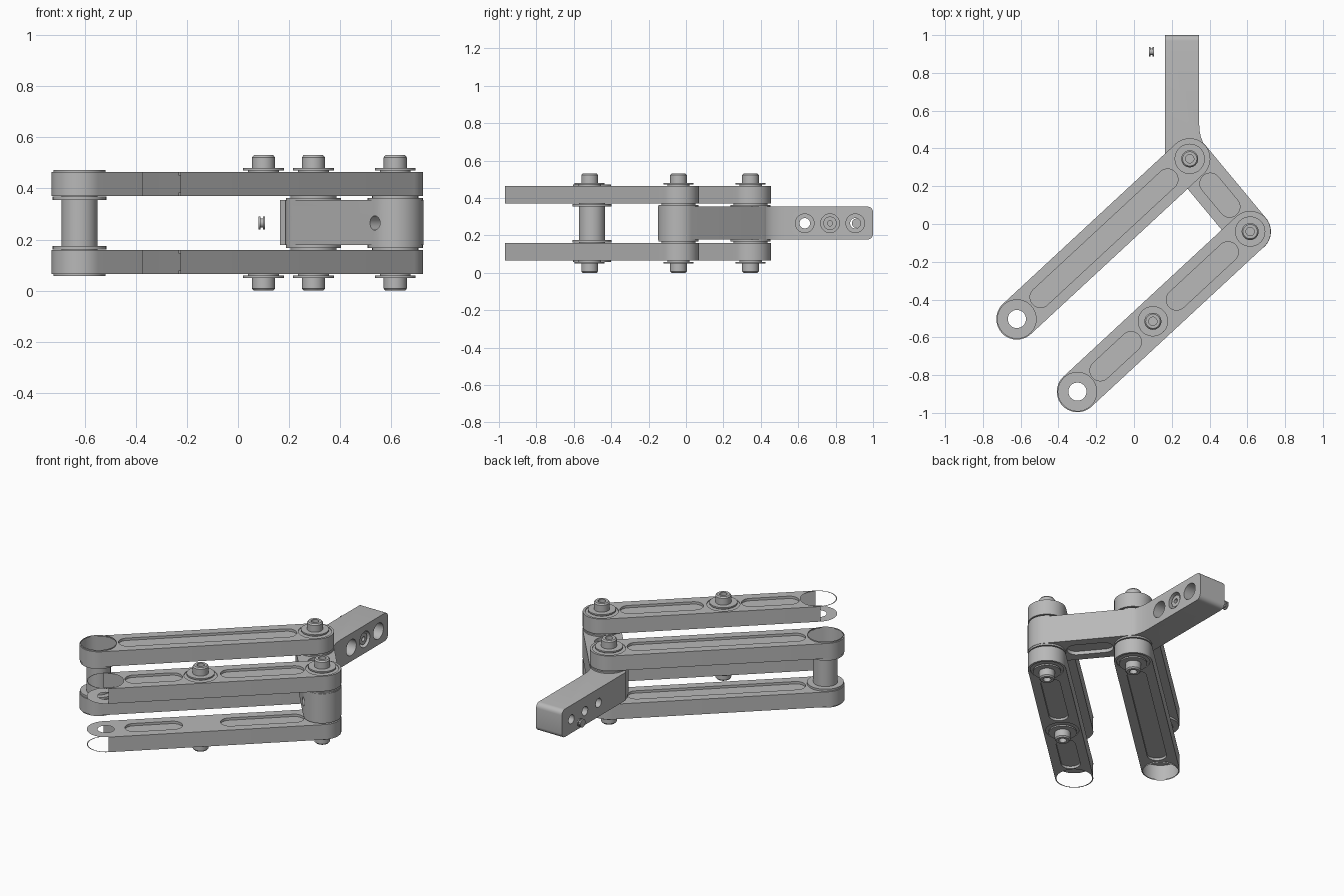
import bpy, bmesh, math
from mathutils import Vector, Matrix

cube = bpy.data.objects.get("Cube")
if cube:
    bpy.data.objects.remove(cube, do_unlink=True)

MID = 0.265                      # height of the mirror plane between the arms
A, B, C = Vector((0.295, 0.345, 0)), Vector((0.615, -0.04, 0)), Vector((0.10, -0.515, 0))
D, E = Vector((-0.30, -0.887, 0)), Vector((-0.62, -0.503, 0))
ARM = (E - A).normalized()
parts = []

grey = bpy.data.materials.new("plain grey")
grey.use_nodes = True
grey.diffuse_color = (0.48, 0.48, 0.48, 1)
grey.node_tree.nodes["Principled BSDF"].inputs["Base Color"].default_value = grey.diffuse_color


def finish(name, bm, matrix=Matrix()):
    bmesh.ops.remove_doubles(bm, verts=bm.verts, dist=0.0002)
    bm.transform(matrix)
    bmesh.ops.recalc_face_normals(bm, faces=bm.faces)
    mesh = bpy.data.meshes.new(name)
    bm.to_mesh(mesh)
    bm.free()
    mesh.materials.append(grey)
    ob = bpy.data.objects.new(name, mesh)
    bpy.context.collection.objects.link(ob)
    parts.append(ob)
    return ob


def arc(x, y, r, start, end, n=20):
    angles = [math.radians(start + (end - start) * i / n) for i in range(n + 1)]
    return [(x + r * math.cos(t), y + r * math.sin(t)) for t in angles]


def circle(x, r):
    return arc(x, 0, r, 0, 360, 40)[:-1]


def slot(a, b, r):
    return arc(b, 0, r, -90, 90) + arc(a, 0, r, 90, 270)


def fill(bm, loops, z):
    edges = []
    for loop in loops:
        vs = [bm.verts.new((x, y, z)) for x, y in loop]
        edges += [bm.edges.new((v, vs[i - 1])) for i, v in enumerate(vs)]
    bmesh.ops.triangle_fill(bm, use_beauty=True, edges=edges, normal=(0, 0, 1))


def wall(bm, loop, z0, z1, skip=0):
    for i in range(skip, len(loop)):
        p, q = loop[i], loop[(i + 1) % len(loop)]
        bm.faces.new([bm.verts.new((*c, z)) for c, z in ((p, z0), (q, z0), (q, z1), (p, z1))])


def lathe(name, profile, pos, side=1, steps=40):
    """Revolve (radius, height above mid plane) points about a vertical axis."""
    bm = bmesh.new()
    vs = [bm.verts.new((r, 0, z * side)) for r, z in profile]
    edges = [bm.edges.new(pair) for pair in zip(vs, vs[1:])]
    bmesh.ops.spin(bm, geom=vs + edges, cent=(0, 0, 0), axis=(0, 0, 1),
                   angle=math.tau, steps=steps, use_merge=False)
    return finish(name, bm, Matrix.Translation(pos + Vector((0, 0, MID))))


def ring(name, r_in, r_out, z0, z1, pos, side=1):
    return lathe(name, [(r_in, z0), (r_out, z0), (r_out, z1), (r_in, z1), (r_in, z0)], pos, side)


# Arm: hollow bar with recessed slots, bolt seats and an open far end
def arm(name, start, end, slots, seats, side, open_cap):
    length = (end - start).length
    low, high, r = 0.105, 0.20, 0.109
    outline = slot(0, length, r)
    pockets = [slot(a, b, 0.055) for a, b in slots]
    rings = [circle(x, 0.095) for x in seats]
    bm = bmesh.new()
    fill(bm, [outline, circle(length, 0.102)] + pockets + rings, high)
    fill(bm, [outline, circle(length, 0.048)] + pockets, low)
    wall(bm, outline, low, high, 20 if open_cap else 0)
    for p in pockets:
        for top, floor in ((high, high - 0.015), (low, low + 0.015)):
            wall(bm, p, top, floor)
            fill(bm, [p], floor)
    for p in rings:
        wall(bm, p, high, high - 0.005)
        fill(bm, [p], high - 0.005)
    if not open_cap:             # raised lip round the closed cap
        wall(bm, circle(length, 0.102), high, high + 0.008)
    turn = Matrix.Rotation(math.atan2(ARM.y, ARM.x), 4, 'Z')
    place = Matrix.Translation(start + Vector((0, 0, MID)))
    return finish(name, bm, place @ turn @ Matrix.Diagonal((1, 1, side, 1)))


long_len, mid_len, short_len = (E - A).length, (C - B).length, (D - B).length
for level, side in (("upper", 1), ("lower", -1)):
    arm(level + "_long_arm", A, E, [(0.16, long_len - 0.17)], [0], side, False)
    arm(level + "_front_arm", B, D,
        [(0.16, mid_len - 0.17), (mid_len + 0.16, short_len - 0.165)],
        [0, mid_len], side, True)
    # Bolts with a socket, on a washer and a collar
    for joint, pos in (("rear", A), ("corner", B), ("middle", C)):
        ring(f"{level}_{joint}_washer", 0.04, 0.08, 0.206, 0.215, pos, side)
        lathe(f"{level}_{joint}_bolt",
              [(0, 0.195), (0.06, 0.195), (0.06, 0.206), (0.045, 0.206), (0.045, 0.257),
               (0.038, 0.265), (0.022, 0.265), (0.022, 0.24), (0, 0.24)], pos, side)
    # Spacers between arms and body
    for joint, pos in (("rear", A), ("corner", B)):
        ring(f"{level}_{joint}_spacer", 0.04, 0.108, 0.085, 0.098, pos, side)
        ring(f"{level}_{joint}_bush", 0.03, 0.09, 0.085, 0.105, pos, side)
    ring(level + "_pillar_collar", 0.048, 0.105, 0.09, 0.103, E, side)

# Pillar joining the long arms
ring("pillar", 0.048, 0.07, -0.105, 0.105, E)

# Body: bent lug with a straight stem to the back
bm = bmesh.new()
outline = (arc(B.x, B.y, 0.11, -140, 40, 32) + arc(A.x, A.y, 0.11, 40, 50, 3)
           + [(0.353, 0.465), (0.347, 0.495), (0.345, 0.53), (0.345, 1), (0.165, 1), (0.165, 0.36)]
           + arc(A.x, A.y, 0.11, 180, 220, 8))
base = bm.faces.new([bm.verts.new((x, y, 0.178)) for x, y in outline])
up = bmesh.ops.extrude_face_region(bm, geom=[base])
bmesh.ops.translate(bm, vec=(0, 0, 0.176),
                    verts=[v for v in up["geom"] if isinstance(v, bmesh.types.BMVert)])
end_edges = [e for e in bm.edges if all(v.co.y > 0.99 for v in e.verts)
             and abs(e.verts[0].co.z - e.verts[1].co.z) < 0.01]
bmesh.ops.bevel(bm, geom=end_edges, offset=0.03, segments=5, profile=0.5, affect='EDGES')
body = finish("body", bm)


def cut(cutter):
    cutter.hide_render = True
    mod = body.modifiers.new("cut", 'BOOLEAN')
    mod.operation, mod.solver, mod.object = 'DIFFERENCE', 'EXACT', cutter
    with bpy.context.temp_override(object=body, active_object=body, selected_objects=[body]):
        bpy.ops.object.modifier_apply(modifier=mod.name)
    parts.remove(cutter)
    bpy.data.objects.remove(cutter, do_unlink=True)


def rod(name, start, end, r):
    bm = bmesh.new()
    span = end - start
    bmesh.ops.create_cone(bm, cap_ends=True, segments=32, radius1=r, radius2=r, depth=span.length)
    turn = span.to_track_quat('Z', 'Y').to_matrix().to_4x4()
    return finish(name, bm, Matrix.Translation((start + end) / 2) @ turn)


# Slot recesses above and below the lug
lug = (B - A).normalized()
for z in (0.33, 0.15):
    bm = bmesh.new()
    loop = slot(0.17, 0.33, 0.055)
    wall(bm, loop, z, z + 0.05)
    fill(bm, [loop], z)
    fill(bm, [loop], z + 0.05)
    cut(finish("slot_cutter", bm, Matrix.Translation(A)
               @ Matrix.Rotation(math.atan2(lug.y, lug.x), 4, 'Z')))

# Stepped cross holes in the stem and set screw holes in the lug
for y in (0.635, 0.77, 0.905):
    cut(rod("bore_cutter", Vector((0.25, y, MID)), Vector((0.4, y, MID)), 0.05))
    cut(rod("hole_cutter", Vector((0.1, y, MID)), Vector((0.3, y, MID)), 0.028))
for pos in (A, B):
    p = pos + Vector((0, 0, MID))
    cut(rod("set_screw_cutter", p + ARM * 0.05, p + ARM * 0.2, 0.028))

# Screw in the stem, and the loose screw beside it
screw = rod("stem_screw", Vector((0.2, 0.77, MID)), Vector((0.31, 0.77, MID)), 0.026)
ring("stem_screw_head", 0.014, 0.036, 0, 0.05, Vector()).matrix_world = (
    Matrix.Translation((0.285, 0.77, MID)) @ Matrix.Rotation(math.pi / 2, 4, 'Y')
    @ Matrix.Translation((0, 0, -MID)))
rod("loose_screw_shank", Vector((0.08, 0.912, MID)), Vector((0.105, 0.912, MID)), 0.018)
for x in (0.08, 0.097):
    rod("loose_screw_flange", Vector((x, 0.912, MID)), Vector((x + 0.008, 0.912, MID)), 0.025)

# Smooth round surfaces, keep the edges sharp
bpy.ops.object.select_all(action='DESELECT')
for ob in parts:
    ob.select_set(True)
bpy.context.view_layer.objects.active = body
bpy.ops.object.shade_smooth_by_angle(angle=math.radians(30))
